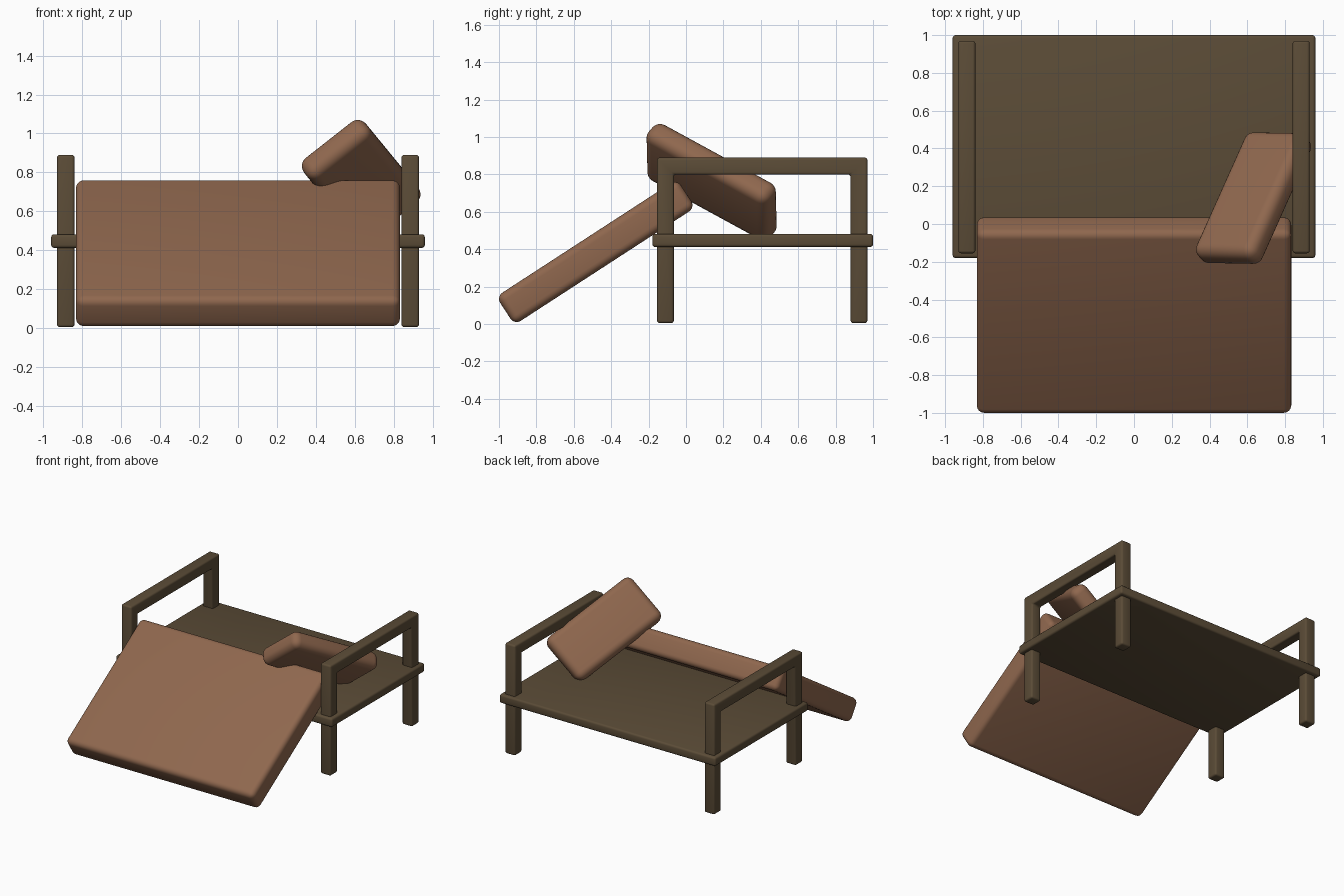
import bpy, bmesh, math
from mathutils import Vector, Matrix

if "Cube" in bpy.data.objects:
    bpy.data.objects.remove(bpy.data.objects["Cube"])


def material(name, rgb):
    m = bpy.data.materials.new(name)
    m.diffuse_color = (*rgb, 1.0)
    m.use_nodes = True
    m.node_tree.nodes["Principled BSDF"].inputs["Base Color"].default_value = m.diffuse_color
    return m


WOOD = material("dark_wood", (0.105, 0.072, 0.038))
FABRIC = material("brown_fabric", (0.275, 0.136, 0.076))


def finish(bm, name, mat, bevel, segments, matrix=None):
    """Turn a bmesh into a smooth-shaded object with rounded edges."""
    bmesh.ops.recalc_face_normals(bm, faces=bm.faces)
    bmesh.ops.bevel(bm, geom=bm.edges[:], offset=bevel, segments=segments,
                    profile=0.5, affect='EDGES', clamp_overlap=True)
    me = bpy.data.meshes.new(name)
    bm.to_mesh(me)
    bm.free()
    me.materials.append(mat)
    ob = bpy.data.objects.new(name, me)
    bpy.context.collection.objects.link(ob)
    if matrix is not None:
        ob.matrix_world = matrix
    bpy.ops.object.select_all(action='DESELECT')
    ob.select_set(True)
    bpy.context.view_layer.objects.active = ob
    bpy.ops.object.shade_smooth_by_angle(angle=math.radians(40))
    return ob


def box(name, size, matrix, mat, bevel, segments):
    bm = bmesh.new()
    bmesh.ops.create_cube(bm, size=1.0)
    bmesh.ops.scale(bm, vec=size, verts=bm.verts)
    return finish(bm, name, mat, bevel, segments, matrix)


# flat platform
box("platform", (1.92, 1.18, 0.07), Matrix.Translation((0, 0.41, 0.447)), WOOD, 0.015, 3)

# side frames: two legs joined by an arm rail, as one U-shaped profile
profile = [(-0.155, 0.005), (-0.065, 0.005), (-0.065, 0.8), (0.88, 0.8),
           (0.88, 0.005), (0.97, 0.005), (0.97, 0.89), (-0.155, 0.89)]
for side, x0 in (("left", -0.93), ("right", 0.84)):
    bm = bmesh.new()
    face = bm.faces.new([bm.verts.new((x0, y, z)) for y, z in profile])
    ext = bmesh.ops.extrude_face_region(bm, geom=[face])
    moved = [v for v in ext["geom"] if isinstance(v, bmesh.types.BMVert)]
    bmesh.ops.translate(bm, vec=(0.09, 0, 0), verts=moved)
    finish(bm, side + "_leg_frame", WOOD, 0.014, 3)

# large seat cushion sliding off the front
box("seat_cushion", (1.665, 1.153, 0.18),
    Matrix.Translation((0, -0.4825, 0.385)) @ Matrix.Rotation(math.radians(33), 4, 'X'),
    FABRIC, 0.04, 5)

# small cushion leaning in the right corner
u = Vector((0.366, 0.818, -0.446)).normalized()   # long direction
v = Vector((0.787, -0.016, 0.618))
v = (v - u * v.dot(u)).normalized()               # short direction
w = v.cross(u)                                    # thickness direction
rot = Matrix((v, u, w)).transposed().to_4x4()
box("loose_pillow", (0.405, 0.80, 0.14),
    Matrix.Translation((0.633, 0.137, 0.76)) @ rot, FABRIC, 0.055, 6)
